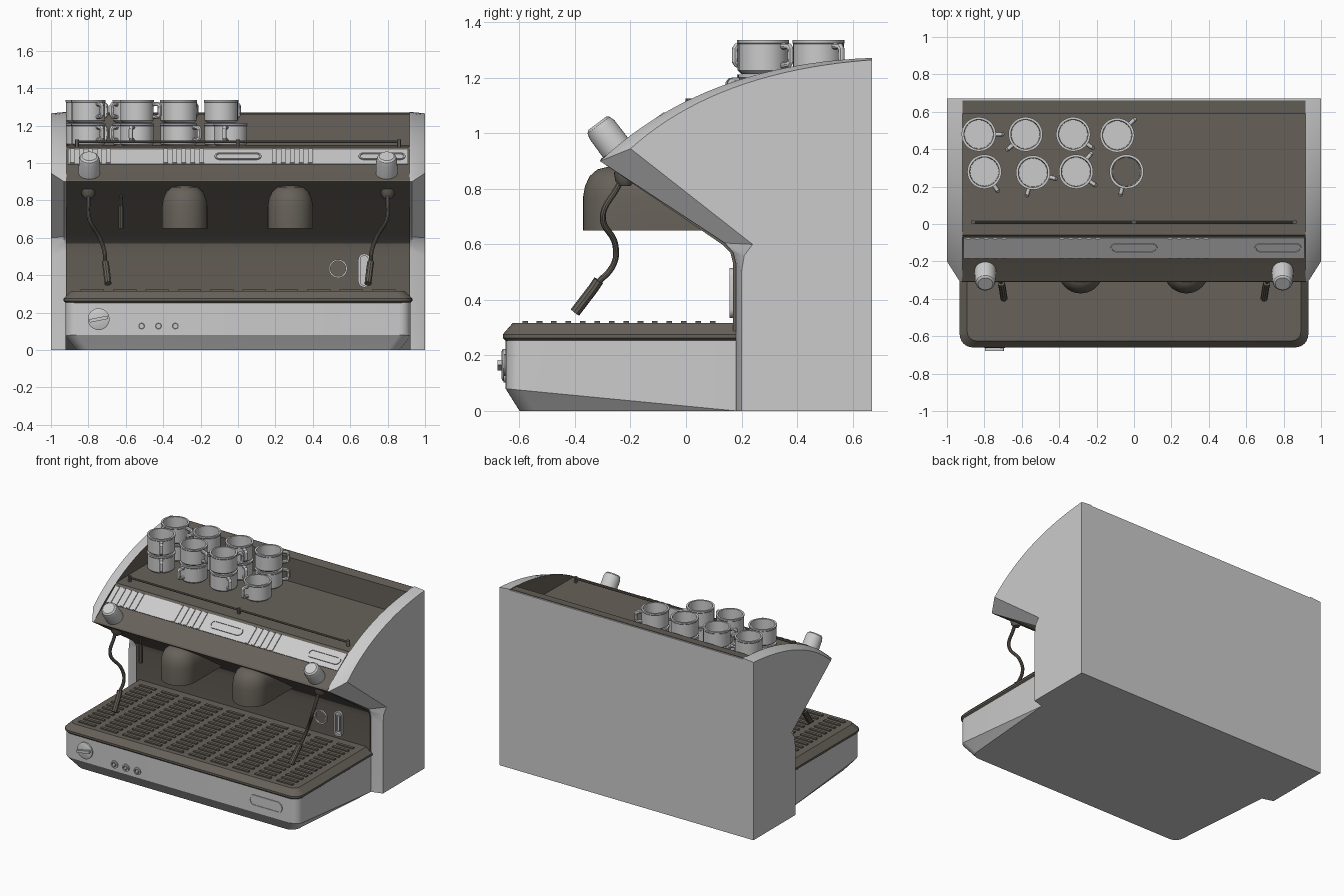
import bpy, bmesh, math
from mathutils import Vector, Matrix

cube = bpy.data.objects.get("Cube")
if cube:
    bpy.data.objects.remove(cube, do_unlink=True)


def material(name, rgb):
    m = bpy.data.materials.new(name)
    m.use_nodes = True
    m.diffuse_color = (*rgb, 1)
    m.node_tree.nodes["Principled BSDF"].inputs["Base Color"].default_value = (*rgb, 1)
    return m


GREY = material("light grey metal", (0.6, 0.6, 0.6))
BROWN = material("dark brown metal", (0.135, 0.12, 0.1))
made = []


def finish(name, mesh, mats):
    for m in mats:
        mesh.materials.append(m)
    ob = bpy.data.objects.new(name, mesh)
    bpy.context.collection.objects.link(ob)
    made.append(ob)
    return ob


def loft(name, rings, mat, matrix=Matrix(), caps=(True, True), end_mat=None):
    """Skin a list of equal-length point rings; end_mat colours the last cap."""
    bm = bmesh.new()
    loops = [[bm.verts.new(matrix @ Vector(p)) for p in ring] for ring in rings]
    n = len(rings[0])
    for a, b in zip(loops, loops[1:]):
        for i in range(n):
            j = (i + 1) % n
            bm.faces.new((a[i], a[j], b[j], b[i]))
    if caps[0]:
        bm.faces.new(loops[0][::-1])
    if caps[1]:
        bm.faces.new(loops[-1]).material_index = 1 if end_mat else 0
    bmesh.ops.remove_doubles(bm, verts=bm.verts, dist=0.0001)
    bmesh.ops.recalc_face_normals(bm, faces=bm.faces)
    mesh = bpy.data.meshes.new(name)
    bm.to_mesh(mesh)
    bm.free()
    return finish(name, mesh, [mat, end_mat] if end_mat else [mat])


def boxes(name, items, mat, matrix=Matrix()):
    """Join boxes given as (centre, size)."""
    bm = bmesh.new()
    for c, s in items:
        bmesh.ops.create_cube(bm, size=1, matrix=matrix @ Matrix.Translation(c) @ Matrix.Diagonal((*s, 1)))
    mesh = bpy.data.meshes.new(name)
    bm.to_mesh(mesh)
    bm.free()
    return finish(name, mesh, [mat])


def tube(name, points, radius, mat, smooth=True):
    cu = bpy.data.curves.new(name, 'CURVE')
    cu.dimensions = '3D'
    cu.bevel_depth, cu.bevel_resolution, cu.use_fill_caps = radius, 3, True
    if smooth:
        sp = cu.splines.new('BEZIER')
        sp.bezier_points.add(len(points) - 1)
        for bp, p in zip(sp.bezier_points, points):
            bp.co = p
            bp.handle_left_type = bp.handle_right_type = 'AUTO'
        sp.resolution_u = 8
    else:
        sp = cu.splines.new('POLY')
        sp.points.add(len(points) - 1)
        for q, p in zip(sp.points, points):
            q.co = (*p, 1)
    tmp = bpy.data.objects.new(name, cu)
    mesh = bpy.data.meshes.new_from_object(tmp)
    bpy.data.objects.remove(tmp)
    return finish(name, mesh, [mat])


def lathe(name, profile, mat, matrix=Matrix(), caps=(True, True), n=32, end_mat=None):
    angles = [math.tau * i / n for i in range(n)]
    rings = [[(r * math.cos(a), r * math.sin(a), z) for a in angles] for r, z in profile]
    return loft(name, rings, mat, matrix, caps, end_mat)


def pill(w, h, z):
    """Rounded-end outline of a slot."""
    r = min(w, h) / 2
    pts = []
    for i in range(24):
        a = math.tau * (i + 0.5) / 24
        c, s = math.cos(a), math.sin(a)
        pts.append((math.copysign(w / 2 - r, c) + r * c, math.copysign(h / 2 - r, s) + r * s, z))
    return pts


def bezel(name, matrix, w, h, depth, rim, mat=GREY, inner=None):
    rings = [pill(w, h, -0.005), pill(w, h, depth),
             pill(w - rim, h - rim, depth), pill(w - rim, h - rim, 0.002)]
    loft(name, rings, mat, matrix, end_mat=inner)


def facing_front(x, y, z):
    return Matrix.Translation((x, y, z)) @ Matrix.Rotation(math.pi / 2, 4, 'X')


# Side panels: curved top, undercut front, bevelled outwards
def arc(p, c, q, n=20):
    return [tuple((1 - t) ** 2 * a + 2 * t * (1 - t) * b + t * t * d for a, b, d in zip(p, c, q))
            for t in (i / n for i in range(n + 1))]


lower_in = [(0.67, 0), (0.18, 0), (0.18, 0.53), (0.17, 0.57), (0.14, 0.605)]
lower_out = [(0.67, 0), (0.2, 0), (0.2, 0.5), (0.21, 0.56), (0.24, 0.6)]
inner = lower_in + arc((-0.31, 0.9), (0.06, 1.25), (0.67, 1.272))
outer = lower_out + arc((-0.2, 0.945), (0.11, 1.225), (0.67, 1.265))
for side, label in ((1, "left"), (-1, "right")):
    loft("side_panel_" + label,
         [[(side * x, y, z) for y, z in prof] for x, prof in ((1, outer), (0.93, inner), (0.918, inner))],
         GREY, end_mat=BROWN)

# Central housing with hood, cup tray and rear lip
body = [(0.66, 0.01), (0.17, 0.01), (0.17, 0.53), (0.16, 0.57), (0.13, 0.6), (-0.31, 0.9), (-0.305, 0.91),
        (-0.18, 0.99), (-0.07, 1.07), (-0.06, 1.085), (0.59, 1.092), (0.59, 1.262), (0.66, 1.27)]
loft("housing", [[(x, y, z) for y, z in body] for x in (-0.92, 0.92)], BROWN)
boxes("back_panel", [((0, 0.665, 0.633), (1.84, 0.01, 1.266))], GREY)
boxes("floor_plate", [((0, 0.42, 0.005), (1.84, 0.48, 0.01))], GREY)

# Pale fascia strip with ribs and recessed grips
slope = Matrix.Translation((0, -0.125, 1.03)) @ Matrix.Rotation(math.atan2(0.08, 0.11), 4, 'X')
boxes("fascia_strip", [((0, 0, 0), (1.82, 0.132, 0.01))], GREY, slope)
boxes("fascia_ribs", [((c + 0.048 * (i - 2), 0, 0.007), (0.022, 0.128, 0.008))
                      for c in (-0.79, -0.29, 0.29) for i in range(5)], GREY, slope)
for x in (0, 0.77):
    bezel("fascia_grip", slope @ Matrix.Translation((x, 0, 0.004)), 0.25, 0.06, 0.007, 0.016)

# Steam knobs on the hood
for x in (-0.795, 0.795):
    m = Matrix.Translation((x, -0.225, 0.91)) @ Matrix.Rotation(math.atan2(0.6, 0.8), 4, 'X')
    lathe("steam_knob", [(0.058, 0), (0.056, 0.13), (0.05, 0.15), (0.04, 0.158)], GREY, m)

# Drip base with tapered underside
def plan(hx, front, r):
    pts = [(-hx, 0.18)]
    for cx, start in ((-hx + r, math.pi), (hx - r, 1.5 * math.pi)):
        for i in range(7):
            a = start + i * math.pi / 12
            pts.append((cx + r * math.cos(a), front + r + r * math.sin(a)))
    return pts + [(hx, 0.18)]


outline = plan(0.922, -0.65, 0.06)
taper = [(x, y, (0.18 - y) / 0.83) for x, y in outline]
loft("drip_base", [[(x * (1 - 0.07 * t), y + 0.05 * t, 0) for x, y, t in taper],
                   [(x, y, 0.08 * t) for x, y, t in taper],
                   [(x, y, 0.26) for x, y in outline]], GREY)

# Drip tray and its louvres
loft("drip_tray", [[(x, y, z) for x, y in plan(hx, f, r)] for hx, f, r, z in
                   ((0.92, -0.65, 0.06, 0.252), (0.932, -0.66, 0.07, 0.262),
                    (0.932, -0.66, 0.07, 0.276), (0.892, -0.625, 0.05, 0.316))], BROWN)
boxes("tray_louvres", [((0.173 * (i - 4.5), -0.58 + 0.052 * j, 0.318), (0.125, 0.02, 0.012))
                       for i in range(10) for j in range(14)], BROWN)

# Front controls
m = facing_front(-0.745, -0.65, 0.165)
lathe("power_dial", [(0.058, -0.01), (0.058, 0.01), (0.05, 0.014)], GREY, m)
boxes("dial_grip", [((0, 0, 0.02), (0.1, 0.018, 0.02))], GREY, m @ Matrix.Rotation(0.2, 4, 'Z'))
for x in (-0.515, -0.425, -0.335):
    m = facing_front(x, -0.65, 0.128)
    bezel("button_ring", m, 0.052, 0.052, 0.008, 0.016, inner=BROWN)
    lathe("button", [(0.011, 0), (0.011, 0.01)], GREY, m, n=16)
bezel("front_badge_recess", facing_front(0.675, -0.65, 0.165), 0.26, 0.08, 0.006, 0.02)

# Rear wall gauge and sight glass
bezel("gauge", facing_front(0.535, 0.17, 0.435), 0.1, 0.1, 0.012, 0.018, inner=BROWN)
bezel("sight_glass", facing_front(0.675, 0.17, 0.425), 0.065, 0.18, 0.014, 0.022)
bezel("sight_glass_core", facing_front(0.675, 0.17, 0.425), 0.026, 0.12, 0.01, 0.008)

# Brew heads
def horseshoe(cx, r, z):
    arc_pts = [(cx + r * math.cos(a), -0.25 + r * math.sin(a), z)
               for a in (math.pi + math.pi * i / 20 for i in range(21))]
    return [(cx - r, 0.08, z)] + arc_pts + [(cx + r, 0.08, z)]


for x in (-0.285, 0.28):
    loft("brew_head", [horseshoe(x, r, z) for r, z in
                       ((0.121, 0.65), (0.121, 0.77), (0.114, 0.81), (0.098, 0.845),
                        (0.07, 0.87), (0.03, 0.88))], BROWN)

# Steam wands and hot water spout
wand = [(0.8, -0.22, 0.85), (0.8, -0.25, 0.8), (0.795, -0.3, 0.7), (0.74, -0.255, 0.6),
        (0.715, -0.26, 0.53), (0.71, -0.33, 0.45)]
for s in (-1, 1):
    tube("steam_wand", [(s * x, y, z) for x, y, z in wand], 0.011, BROWN)
    tube("wand_tip", [(s * x, y, z) for x, y, z in ((0.71, -0.315, 0.47), (0.705, -0.335, 0.44),
                                                   (0.695, -0.4, 0.355))], 0.019, BROWN, False)
    lathe("wand_joint", [(0.02, -0.02), (0.035, 0), (0.04, 0.03)], BROWN,
          Matrix.Translation((s * 0.8, -0.22, 0.83)), n=20)
tube("water_spout", [(-0.625, -0.2, 0.65), (-0.625, -0.2, 0.77)], 0.014, BROWN, False)
tube("water_pipe", [(-0.625, -0.2, 0.76), (-0.625, -0.2, 0.85)], 0.007, BROWN, False)

# Cup rail
tube("cup_rail", [(-0.86, 0.01, 1.112), (0.86, 0.01, 1.112)], 0.007, BROWN, False)
for x in (-0.86, 0, 0.86):
    lathe("rail_post", [(0.011, 0), (0.011, 0.045)], BROWN, Matrix.Translation((x, 0.01, 1.08)), n=12)

# Cups: (x, y, handle angle of each level in degrees)
def cup(x, y, z, angle, floor):
    m = Matrix.Translation((x, y, z)) @ Matrix.Rotation(math.radians(angle), 4, 'Z')
    lathe("cup", [(0.075, 0), (0.089, 0.012), (0.089, 0.108), (0.092, 0.112), (0.092, 0.122),
                  (0.079, 0.122), (0.076, 0.02)], GREY, m, caps=(floor, floor))
    pts = [(0.08, 0, 0.1), (0.118, 0, 0.1), (0.126, 0, 0.09), (0.126, 0, 0.045),
           (0.118, 0, 0.035), (0.08, 0, 0.03)]
    tube("cup_handle", [m @ Vector(p) for p in pts], 0.012, GREY, False)


for x, y, angles in ((-0.83, 0.48, (0, 0)), (-0.58, 0.48, (220, 220)), (-0.325, 0.48, (-35, -35)),
                     (-0.09, 0.475, (42, 42)), (-0.8, 0.28, (-55, -55)), (-0.54, 0.275, (-105, -15)),
                     (-0.31, 0.28, (-35, 50)), (-0.04, 0.28, (-105,))):
    for level, angle in enumerate(angles):
        cup(x, y, 1.09 + 0.124 * level, angle, level == 1)

# Smooth curved surfaces, keep sharp edges
bpy.ops.object.select_all(action='DESELECT')
for ob in made:
    ob.select_set(True)
bpy.context.view_layer.objects.active = made[0]
bpy.ops.object.shade_smooth_by_angle(angle=math.radians(30))
